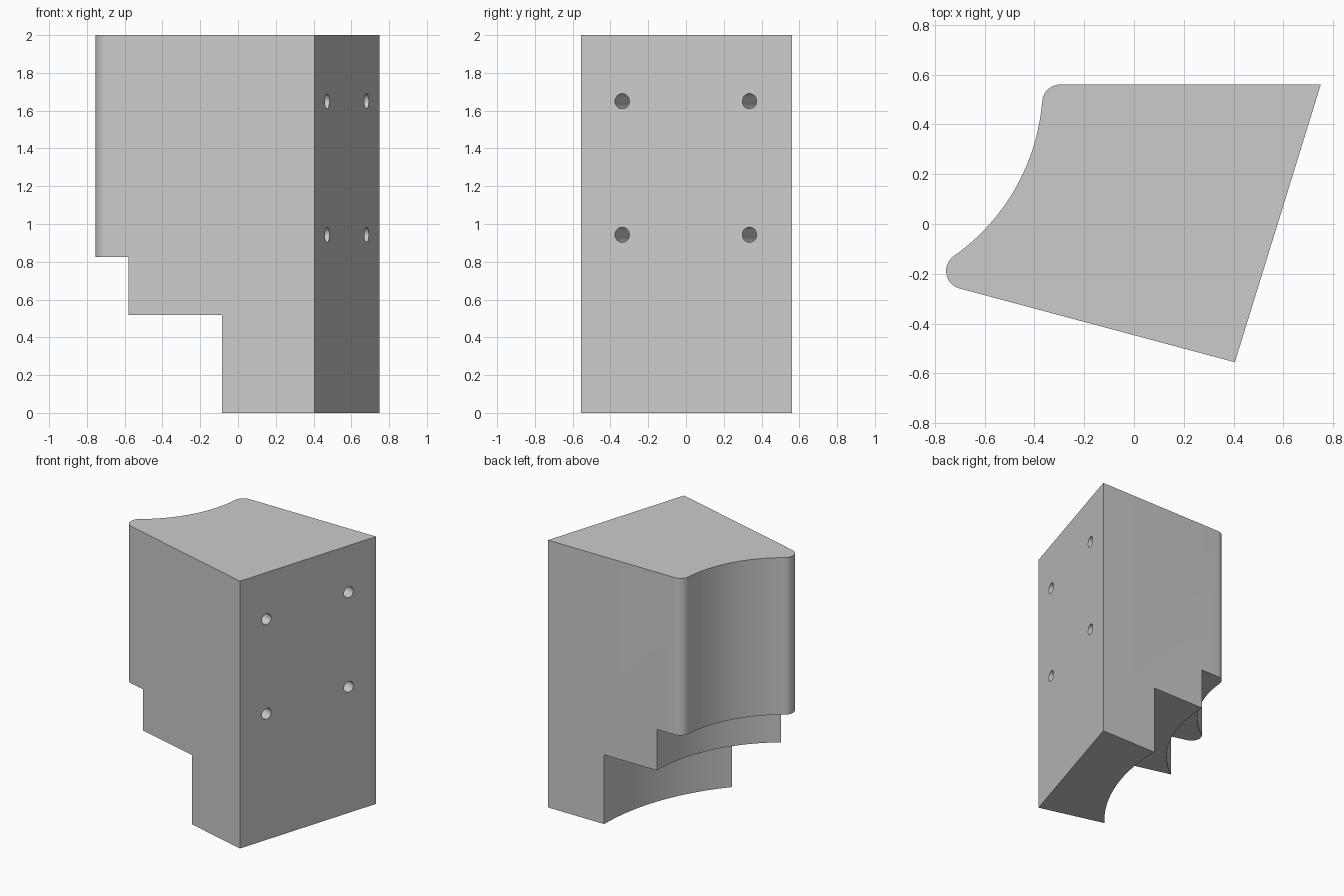
import bpy, bmesh, math
from mathutils import Vector, Matrix

if "Cube" in bpy.data.objects:
    bpy.data.objects.remove(bpy.data.objects["Cube"], do_unlink=True)

grey = bpy.data.materials.new("plain_grey")
grey.use_nodes = True
colour = (0.6, 0.6, 0.6, 1)
grey.diffuse_color = colour
grey.node_tree.nodes["Principled BSDF"].inputs["Base Color"].default_value = colour

HEIGHT = 2.0
BACK = 0.56
FRONT_CORNER = Vector((0.405, -0.555))
BACK_CORNER = Vector((0.75, BACK))
CENTRE = Vector((-1.208, BACK))   # shared axis of all the concave faces
RADIUS, FILLET = 0.842, 0.073
SLOPE = math.radians(15)


def arc(centre, radius, start, end, count):
    return [centre + radius * Vector((math.cos(a), math.sin(a)))
            for a in (start + (end - start) * i / count for i in range(count + 1))]


def heading(v):
    return math.atan2(v.y, v.x)


def add_object(name, bm):
    mesh = bpy.data.meshes.new(name)
    bmesh.ops.recalc_face_normals(bm, faces=bm.faces)
    bm.to_mesh(mesh)
    bm.free()
    mesh.materials.append(grey)
    obj = bpy.data.objects.new(name, mesh)
    bpy.context.collection.objects.link(obj)
    return obj


def cylinder(name, radius, depth, matrix, segments):
    bm = bmesh.new()
    bmesh.ops.create_cone(bm, cap_ends=True, segments=segments, radius1=radius,
                          radius2=radius, depth=depth, matrix=matrix)
    obj = add_object(name, bm)
    obj.hide_render = True
    return obj


# Rounded corners where the concave face meets the back and the sloping front
reach = RADIUS + FILLET
back_round = Vector((CENTRE.x + math.sqrt(reach ** 2 - FILLET ** 2), BACK - FILLET))
along = Vector((-math.cos(SLOPE), math.sin(SLOPE)))
inward = Vector((math.sin(SLOPE), math.cos(SLOPE)))
base = FRONT_CORNER + inward * FILLET - CENTRE
dot = base.dot(along)
front_round = CENTRE + base + along * (-dot - math.sqrt(dot ** 2 - base.length_squared + reach ** 2))
if front_round.x > 0 or front_round.y < -0.5:
    front_round = CENTRE + base + along * (-dot + math.sqrt(dot ** 2 - base.length_squared + reach ** 2))

# Block outline, counter-clockwise
to_back, to_front = heading(back_round - CENTRE), heading(front_round - CENTRE)
outline = [FRONT_CORNER, BACK_CORNER]
outline += arc(back_round, FILLET, math.pi / 2, to_back + math.pi, 12)
outline += arc(CENTRE, RADIUS, to_back, to_front, 48)[1:-1]
outline += arc(front_round, FILLET, to_front + math.pi, heading(-inward) + 2 * math.pi, 16)

bm = bmesh.new()
bottom = bm.faces.new([bm.verts.new((p.x, p.y, 0)) for p in outline])
top = bmesh.ops.extrude_face_region(bm, geom=[bottom])
bmesh.ops.translate(bm, vec=(0, 0, HEIGHT),
                    verts=[g for g in top["geom"] if isinstance(g, bmesh.types.BMVert)])
block = add_object("stepped_block", bm)

# Concentric steps under the block
cutters = []
for radius, level in ((1.057, 0.825), (1.493, 0.518)):
    place = Matrix.Translation((CENTRE.x, CENTRE.y, level - 0.5))
    cutters.append(cylinder("step_cutter", radius, 1.0, place, 256))

# Blind holes square to the slanted side
side = BACK_CORNER - FRONT_CORNER
normal = Vector((side.y, -side.x, 0)).normalized()
turn = normal.to_track_quat('Z', 'Y').to_matrix().to_4x4()
for y in (-0.338, 0.336):
    p = FRONT_CORNER + side * ((y - FRONT_CORNER.y) / side.y)
    for z in (0.943, 1.65):
        place = Matrix.Translation((p.x, p.y, z)) @ turn
        cutters.append(cylinder("hole_cutter", 0.04, 0.6, place, 32))

bpy.context.view_layer.objects.active = block
block.select_set(True)
for cutter in cutters:
    mod = block.modifiers.new("cut", 'BOOLEAN')
    mod.operation = 'DIFFERENCE'
    mod.solver = 'EXACT'
    mod.object = cutter
    bpy.ops.object.modifier_apply(modifier=mod.name)
    bpy.data.objects.remove(cutter, do_unlink=True)

bpy.ops.object.select_all(action='DESELECT')
block.select_set(True)
bpy.ops.object.shade_smooth_by_angle(angle=math.radians(30))
